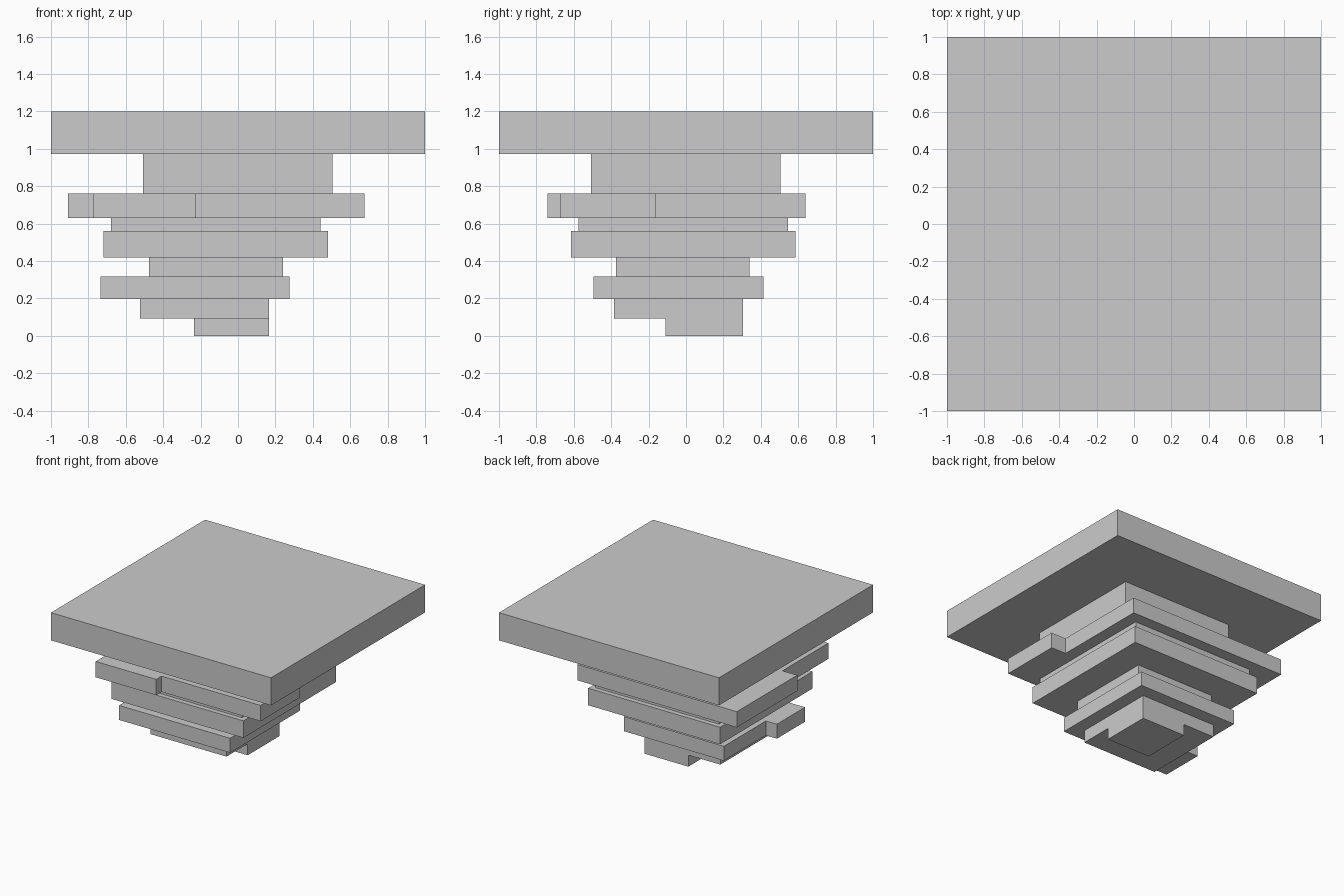
import bpy, bmesh

if "Cube" in bpy.data.objects:
    bpy.data.objects.remove(bpy.data.objects["Cube"])


def slab(name, outline, z0, z1):
    """Flat-faced slab: a plan outline extruded from z0 up to z1."""
    bm = bmesh.new()
    face = bm.faces.new([bm.verts.new((x, y, z0)) for x, y in outline])
    top = bmesh.ops.extrude_face_region(bm, geom=[face], use_keep_orig=True)["geom"]
    for v in top:
        if isinstance(v, bmesh.types.BMVert):
            v.co.z = z1
    bmesh.ops.recalc_face_normals(bm, faces=bm.faces)
    mesh = bpy.data.meshes.new(name)
    bm.to_mesh(mesh)
    bm.free()
    obj = bpy.data.objects.new(name, mesh)
    bpy.context.collection.objects.link(obj)
    return obj


def rect(x0, x1, y0, y1):
    return [(x0, y0), (x1, y0), (x1, y1), (x0, y1)]


# Third tier: square with a tab at the front of its left side
tabbed_tier = [(-0.735, -0.495), (0.275, -0.495), (0.275, 0.415),
               (-0.635, 0.415), (-0.635, -0.13), (-0.735, -0.13)]

# Seventh tier: square with shallow ledges on front, right and left
ledged_tier = [(-0.775, -0.74), (-0.225, -0.74), (-0.225, -0.67),
               (0.675, -0.67), (0.675, -0.16), (0.54, -0.16),
               (0.54, 0.64), (-0.91, 0.64), (-0.91, -0.145), (-0.775, -0.145)]

# Tiers from the bottom up, each with its plan outline and top height
tiers = [
    ("foot_block", rect(-0.235, 0.165, -0.11, 0.305), 0.094),
    ("lower_step", rect(-0.525, 0.165, -0.385, 0.305), 0.197),
    ("tabbed_tier", tabbed_tier, 0.316),
    ("lower_neck", rect(-0.475, 0.24, -0.375, 0.34), 0.42),
    ("middle_tier", rect(-0.72, 0.48, -0.615, 0.585), 0.56),
    ("middle_neck", rect(-0.68, 0.44, -0.575, 0.545), 0.63),
    ("ledged_tier", ledged_tier, 0.76),
    ("upper_neck", rect(-0.507, 0.505, -0.507, 0.505), 0.973),
    ("top_plate", rect(-1, 1, -1, 1), 1.2),
]

z = 0.0
for name, outline, z_top in tiers:
    slab(name, outline, z, z_top)
    z = z_top
